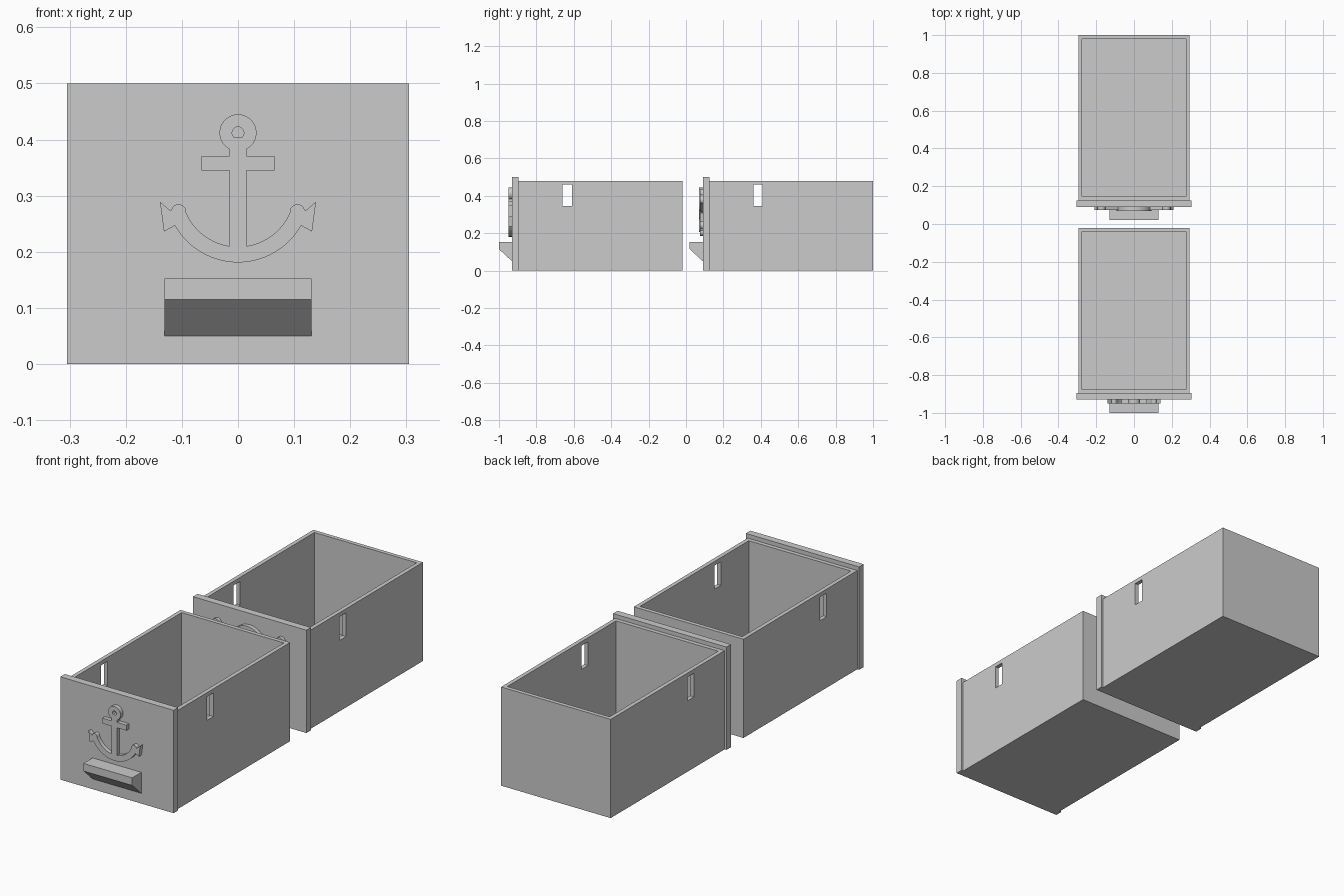
import bpy, math
from math import cos, sin, radians

if "Cube" in bpy.data.objects:
    bpy.data.objects.remove(bpy.data.objects["Cube"], do_unlink=True)

grey = bpy.data.materials.new("plain_grey")
grey.use_nodes = True
tone = (0.6, 0.6, 0.6, 1)
grey.diffuse_color = tone
grey.node_tree.nodes["Principled BSDF"].inputs["Base Color"].default_value = tone


def box(name, x, y, z):
    """Axis-aligned box from (min, max) ranges."""
    bpy.ops.mesh.primitive_cube_add(size=1)
    ob = bpy.context.object
    ob.name = name
    ob.location = [(a + b) / 2 for a, b in (x, y, z)]
    ob.scale = [b - a for a, b in (x, y, z)]
    bpy.ops.object.transform_apply(location=True, rotation=False, scale=True)
    ob.data.materials.append(grey)
    return ob


def cut(ob, cutter):
    bpy.context.view_layer.objects.active = ob
    mod = ob.modifiers.new("cut", "BOOLEAN")
    mod.operation, mod.solver, mod.object = "DIFFERENCE", "EXACT", cutter
    bpy.ops.object.modifier_apply(modifier=mod.name)
    bpy.data.objects.remove(cutter, do_unlink=True)


def relief(name, outlines, front, back):
    """Raised flat shape from x-z outlines; inner outlines become holes."""
    curve = bpy.data.curves.new(name, "CURVE")
    curve.dimensions, curve.fill_mode = "2D", "BOTH"
    curve.extrude = (back - front) / 2
    for pts in outlines:
        spline = curve.splines.new("POLY")
        spline.points.add(len(pts) - 1)
        for p, (x, z) in zip(spline.points, pts):
            p.co = (x, z, 0, 1)
        spline.use_cyclic_u = True
    ob = bpy.data.objects.new(name, curve)
    bpy.context.collection.objects.link(ob)
    ob.rotation_euler.x = math.pi / 2
    ob.location.y = (front + back) / 2
    bpy.ops.object.select_all(action="DESELECT")
    ob.select_set(True)
    bpy.context.view_layer.objects.active = ob
    bpy.ops.object.convert(target="MESH")
    ob = bpy.context.object
    ob.data.materials.clear()
    ob.data.materials.append(grey)
    bpy.ops.object.shade_smooth_by_angle(angle=radians(30))
    return ob


def arc(cx, cz, r, start, end, n=16):
    steps = [radians(start + (end - start) * i / n) for i in range(n + 1)]
    return [(cx + r * cos(a), cz + r * sin(a)) for a in steps]


def mirrored(half):
    return half + [(-x, z) for x, z in reversed(half)]


def drawer(name, y):
    # Open tray with a slot through both side walls
    tray = box(name + "_tray", (-.295, .295), (y + .105, y + .98), (0, .48))
    cut(tray, box("cavity", (-.275, .275), (y + .125, y + .96), (.02, .6)))
    cut(tray, box("slots", (-.4, .4), (y + .34, y + .39), (.345, .46)))
    # Front panel
    box(name + "_front_panel", (-.305, .305), (y + .07, y + .105), (0, .5))
    # Wedge handle, undercut below the lip
    handle = box(name + "_handle", (-.131, .131), (y, y + .07), (.05, .152))
    cutter = box("undercut", (-.2, .2), (y - .1, y + .07), (0, .115))
    for v in cutter.data.vertices:
        if v.co.y > y and v.co.z > .1:
            v.co.y = y
        elif v.co.y > y:
            v.co.y, v.co.z = y + .07, .05
        if v.co.y < y and v.co.z < .1:
            v.co.z = .03
    cut(handle, cutter)


drawer("front_drawer", -1.0)
drawer("rear_drawer", .02)

# Anchor on the front drawer
half = arc(0, .412, .033, 90, -62)
half += [(.015, .371), (.065, .371), (.065, .345), (.015, .345)]
half += arc(0, .31, .101, -81.5, -24)
half += arc(.106, .27, .0145, 150, 50, 8)
half += [(.12, .273), (.139, .289), (.132, .236), (.112, .247)]
half += arc(0, .31, .129, -30, -89)
eyelet = arc(0, .412, .0105, -48, 228)
relief("anchor", [mirrored(half[1:]), eyelet], -.95, -.928)

# Skull and crossed bones on the rear drawer
half = arc(0, .352, .093, 89, -40)
half += [(.052, .275), (.05, .225)] + arc(.035, .222, .015, 0, -90, 5)
eye = arc(.038, .365, .024, 0, 345, 23)
eye_2 = [(-x, z) for x, z in eye]
nose = [(0, .34), (.013, .312), (-.013, .312)]
relief("skull", [mirrored(half), eye, eye_2, nose], .07, .092)
for side, label in ((1, "left"), (-1, "right")):
    a = math.atan2(.18, .38)
    outline = []
    for turn in (0, math.pi):
        knob = [(.205, -.013)]
        knob = arc(.2, -.02, .021, -140, 50, 10) + arc(.2, .02, .021, -50, 140, 10)
        for u, v in knob:
            t = a + turn
            outline.append((side * (u * cos(t) - v * sin(t)), .31 + u * sin(t) + v * cos(t)))
    relief("bone_rising_" + label, [outline], .074, .092)
